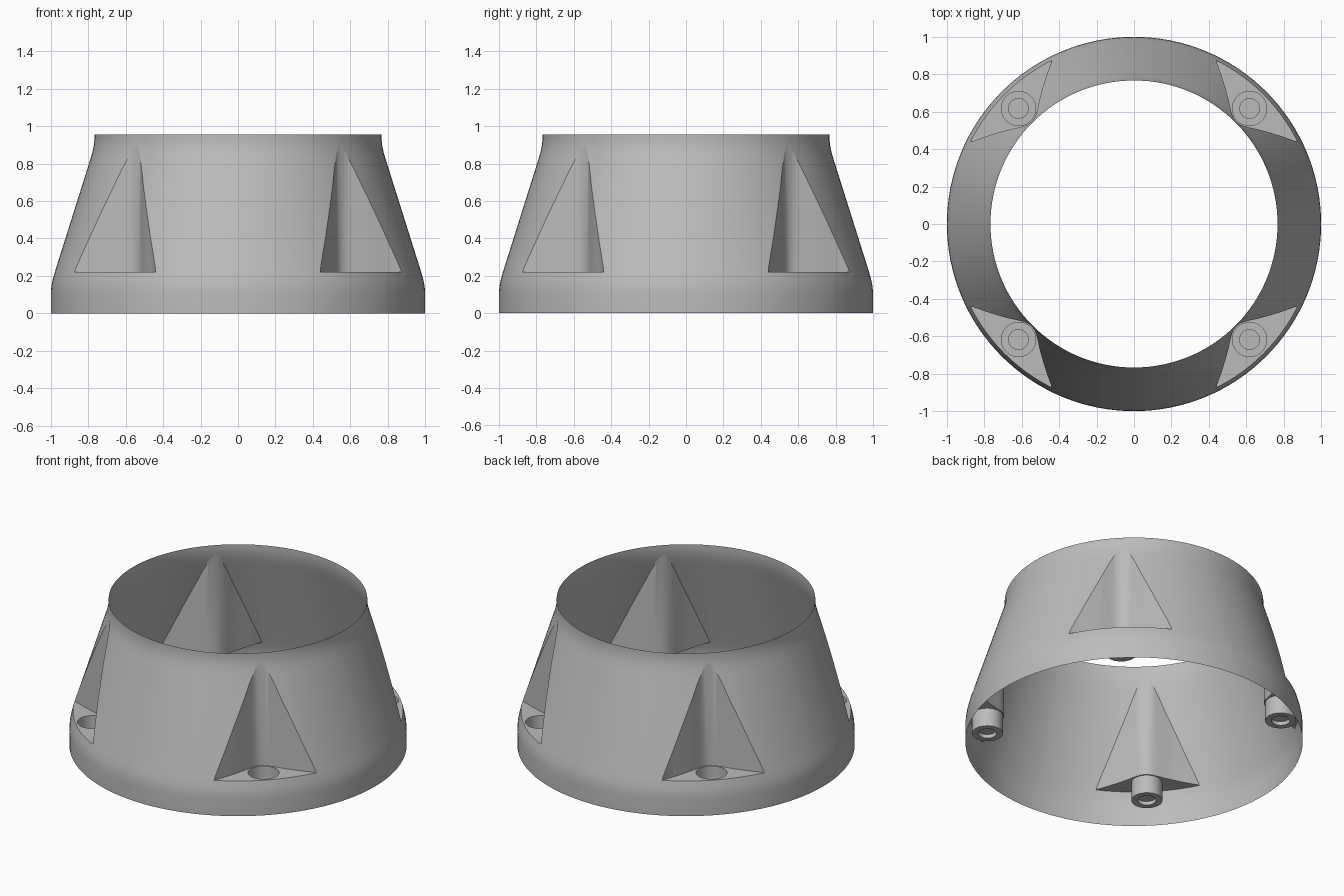
import bpy, bmesh, math
from mathutils import Matrix

cube = bpy.data.objects.get("Cube")
if cube:
    bpy.data.objects.remove(cube, do_unlink=True)

RIM_TOP = 0.955
FLOOR = 0.22

grey = bpy.data.materials.new("plain grey")
grey.use_nodes = True
colour = (0.5, 0.5, 0.5, 1)
grey.diffuse_color = colour
grey.node_tree.nodes["Principled BSDF"].inputs["Base Color"].default_value = colour


def make_object(name, bm):
    bmesh.ops.recalc_face_normals(bm, faces=bm.faces)
    mesh = bpy.data.meshes.new(name)
    bm.to_mesh(mesh)
    bm.free()
    mesh.materials.append(grey)
    obj = bpy.data.objects.new(name, mesh)
    bpy.context.collection.objects.link(obj)
    return obj


def lathe(name, profile, sides):
    """Closed solid of revolution; the profile ends are capped flat."""
    bm = bmesh.new()
    rings = []
    for r, z in profile:
        rings.append([bm.verts.new((r * math.cos(math.tau * i / sides),
                                    r * math.sin(math.tau * i / sides), z))
                      for i in range(sides)])
    for a, b in zip(rings, rings[1:]):
        for i in range(sides):
            j = (i + 1) % sides
            bm.faces.new((a[i], a[j], b[j], b[i]))
    bm.faces.new(rings[0])
    bm.faces.new(rings[-1])
    return make_object(name, bm)


def pocket_prism(name):
    """Upright prism with flared sides and a rounded inner nose, along +x."""
    half = [(0.926, 0.304), (0.889, 0.225), (0.856, 0.163), (0.827, 0.112),
            (0.802, 0.074), (0.786, 0.047), (0.776, 0.023)]
    # carry the flare past the skin so the cut opens outward
    half = [(1.2, 0.32), (0.94, 0.318)] + half
    outline = half + [(0.773, 0)] + [(u, -v) for u, v in reversed(half)]
    bm = bmesh.new()
    face = bm.faces.new([bm.verts.new((u, v, FLOOR)) for u, v in outline])
    top = bmesh.ops.extrude_face_region(bm, geom=[face])
    bmesh.ops.translate(bm, vec=(0, 0, 1),
                        verts=[g for g in top["geom"] if isinstance(g, bmesh.types.BMVert)])
    return make_object(name, bm)


# Tapered ring, first as a solid
skin = [(1, 0), (1, 0.11), (0.997, 0.145), (0.99, 0.18), (0.979, 0.22),
        (0.79, 0.82), (0.778, 0.86), (0.77, 0.9), (0.767, 0.93), (0.767, RIM_TOP)]
ring = lathe("tapered_ring", skin, 128)

# Four corner pockets, each with a cup sunk in its floor
cutters = []
for k in range(4):
    turn = Matrix.Rotation(math.radians(45 + 90 * k), 4, "Z")
    prism = pocket_prism("pocket_cutter")
    prism.matrix_world = turn
    cup = lathe("cup_cutter", [(0.055, 0.125), (0.055, 0.1), (0.092, 0.1),
                               (0.092, 0.3), (0.055, 0.3)], 40)
    cup.matrix_world = turn @ Matrix.Translation((0.873, 0, 0))
    for cutter in (prism, cup):
        cutter.hide_render = True
        cutters.append(cutter)
        mod = ring.modifiers.new("cut", "BOOLEAN")
        mod.operation = "DIFFERENCE"
        mod.solver = "EXACT"
        mod.object = cutter

# Bake the cuts and drop the cutters
bpy.context.view_layer.update()
baked = bpy.data.meshes.new_from_object(
    ring.evaluated_get(bpy.context.evaluated_depsgraph_get()))
ring.modifiers.clear()
ring.data = baked
for cutter in cutters:
    bpy.data.objects.remove(cutter, do_unlink=True)

# Open both ends, leaving a thin shell
bm = bmesh.new()
bm.from_mesh(baked)
caps = [f for f in bm.faces
        if all(v.co.z < 0.001 for v in f.verts)
        or all(v.co.z > RIM_TOP - 0.001 for v in f.verts)]
bmesh.ops.delete(bm, geom=caps, context="FACES")
bm.to_mesh(baked)
bm.free()

bpy.ops.object.select_all(action="DESELECT")
ring.select_set(True)
bpy.context.view_layer.objects.active = ring
bpy.ops.object.shade_smooth_by_angle(angle=math.radians(30))
